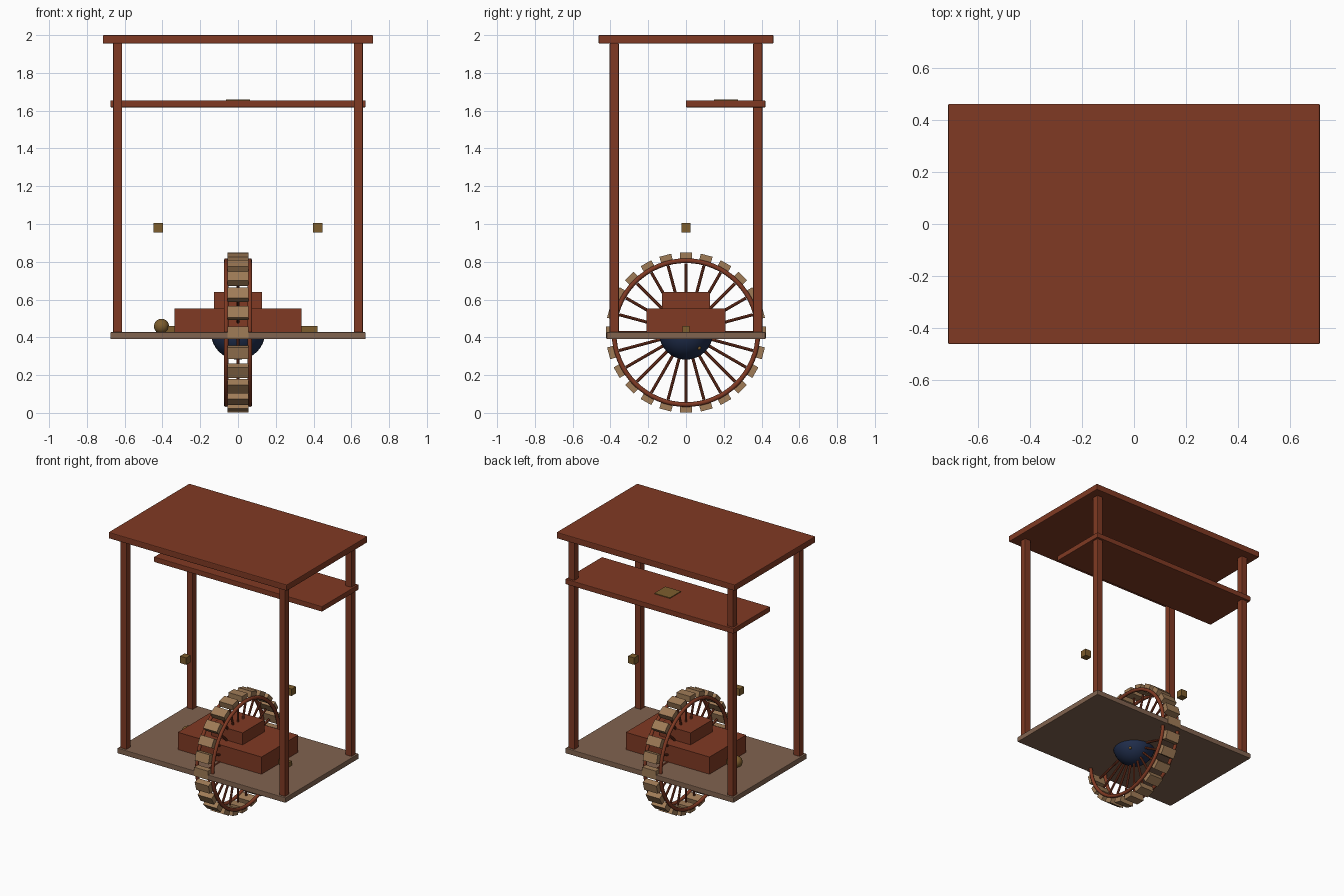
import bpy, bmesh, math
from mathutils import Matrix, Vector

if "Cube" in bpy.data.objects:
    bpy.data.objects.remove(bpy.data.objects["Cube"])


def material(name, rgb):
    m = bpy.data.materials.new(name)
    m.diffuse_color = (*rgb, 1)
    m.use_nodes = True
    m.node_tree.nodes["Principled BSDF"].inputs["Base Color"].default_value = m.diffuse_color
    return m


RED = material("red brown wood", (0.216, 0.042, 0.017))
DECK = material("grey brown planks", (0.22, 0.125, 0.078))
TAN = material("tan wood", (0.35, 0.20, 0.095))
BRASS = material("dull brass", (0.205, 0.11, 0.027))
NAVY = material("navy blue", (0.015, 0.028, 0.075))


def finish(name, bm, mat, smooth=False):
    me = bpy.data.meshes.new(name)
    bm.to_mesh(me)
    bm.free()
    me.materials.append(mat)
    ob = bpy.data.objects.new(name, me)
    bpy.context.collection.objects.link(ob)
    if smooth:
        for p in me.polygons:
            p.use_smooth = True
    return ob


def box(name, lo, hi, mat, bevel=0.0):
    lo, hi = Vector(lo), Vector(hi)
    bm = bmesh.new()
    bmesh.ops.create_cube(bm, size=1, matrix=Matrix.Translation((lo + hi) / 2)
                          @ Matrix.Diagonal((*(hi - lo), 1)))
    ob = finish(name, bm, mat)
    if bevel:
        b = ob.modifiers.new("soft edges", 'BEVEL')
        b.width, b.segments = bevel, 2
    return ob


def ball(name, center, r, mat, u=32, v=16):
    bm = bmesh.new()
    bmesh.ops.create_uvsphere(bm, u_segments=u, v_segments=v, radius=r,
                              matrix=Matrix.Translation(center))
    return finish(name, bm, mat, True)


# Frame: deck, roof, rear shelf and corner posts
box("deck", (-0.675, -0.42, 0.39), (0.675, 0.42, 0.428), DECK, 0.004)
box("roof", (-0.716, -0.463, 1.955), (0.716, 0.463, 2.0), RED, 0.005)
box("shelf", (-0.675, 0.0, 1.617), (0.675, 0.42, 1.655), RED, 0.004)
box("shelf_plate", (-0.063, 0.148, 1.653), (0.063, 0.274, 1.66), BRASS)
for sx in (-1, 1):
    for sy in (-1, 1):
        x, y = 0.637 * sx, 0.38 * sy
        box("corner_post", (x - 0.024, y - 0.024, 0.425),
            (x + 0.024, y + 0.024, 1.957), RED, 0.004)
    # Small floating blocks
    box("hanging_block", (0.423 * sx - 0.025, -0.025, 0.955),
        (0.423 * sx + 0.025, 0.025, 1.005), BRASS)

# Stepped housing over the hub, with its cross bar and knob
box("lower_housing", (-0.336, -0.21, 0.425), (0.336, 0.21, 0.553), RED)
box("upper_housing", (-0.126, -0.126, 0.553), (0.126, 0.126, 0.64), RED)
box("cross_bar", (-0.42, -0.018, 0.425), (0.42, 0.018, 0.461), BRASS)
ball("knob", (-0.405, 0, 0.458), 0.04, BRASS, 24, 12)

# Hub ball with a stud
AXIS = Vector((0, 0, 0.425))
ball("hub", AXIS, 0.143, NAVY)
ball("hub_stud", AXIS + Vector((0.092, 0.07, -0.082)), 0.01, BRASS, 12, 8)


# Wheel rims: a small round section swept around the x axis
def rim(name, x, major=0.381, minor=0.0125, n=64, k=10):
    bm = bmesh.new()
    rings = []
    for i in range(n):
        a = 2 * math.pi * i / n
        ring = []
        for j in range(k):
            t = 2 * math.pi * j / k
            r = major + minor * math.cos(t)
            ring.append(bm.verts.new((x + minor * math.sin(t), r * math.sin(a),
                                      AXIS.z + r * math.cos(a))))
        rings.append(ring)
    for i in range(n):
        p, q = rings[i], rings[(i + 1) % n]
        for j in range(k):
            bm.faces.new((p[j], p[(j + 1) % k], q[(j + 1) % k], q[j]))
    bmesh.ops.recalc_face_normals(bm, faces=bm.faces)
    finish(name, bm, RED, True)


for sx in (-1, 1):
    rim("wheel_rim", 0.063 * sx)

# Treads and spokes repeated around the wheel
COUNT = 24
treads, spokes = bmesh.new(), bmesh.new()
for i in range(COUNT):
    turn = Matrix.Translation(AXIS) @ Matrix.Rotation(2 * math.pi * i / COUNT, 4, 'X')
    bmesh.ops.create_cube(treads, size=1, matrix=turn
                          @ Matrix.Translation((0, 0, 0.402))
                          @ Matrix.Diagonal((0.11, 0.064, 0.044, 1)))
    bmesh.ops.create_cone(spokes, cap_ends=True, segments=8, radius1=0.008,
                          radius2=0.008, depth=0.257,
                          matrix=turn @ Matrix.Translation((0, 0, 0.2385)))
finish("wheel_treads", treads, TAN)
finish("wheel_spokes", spokes, RED)
